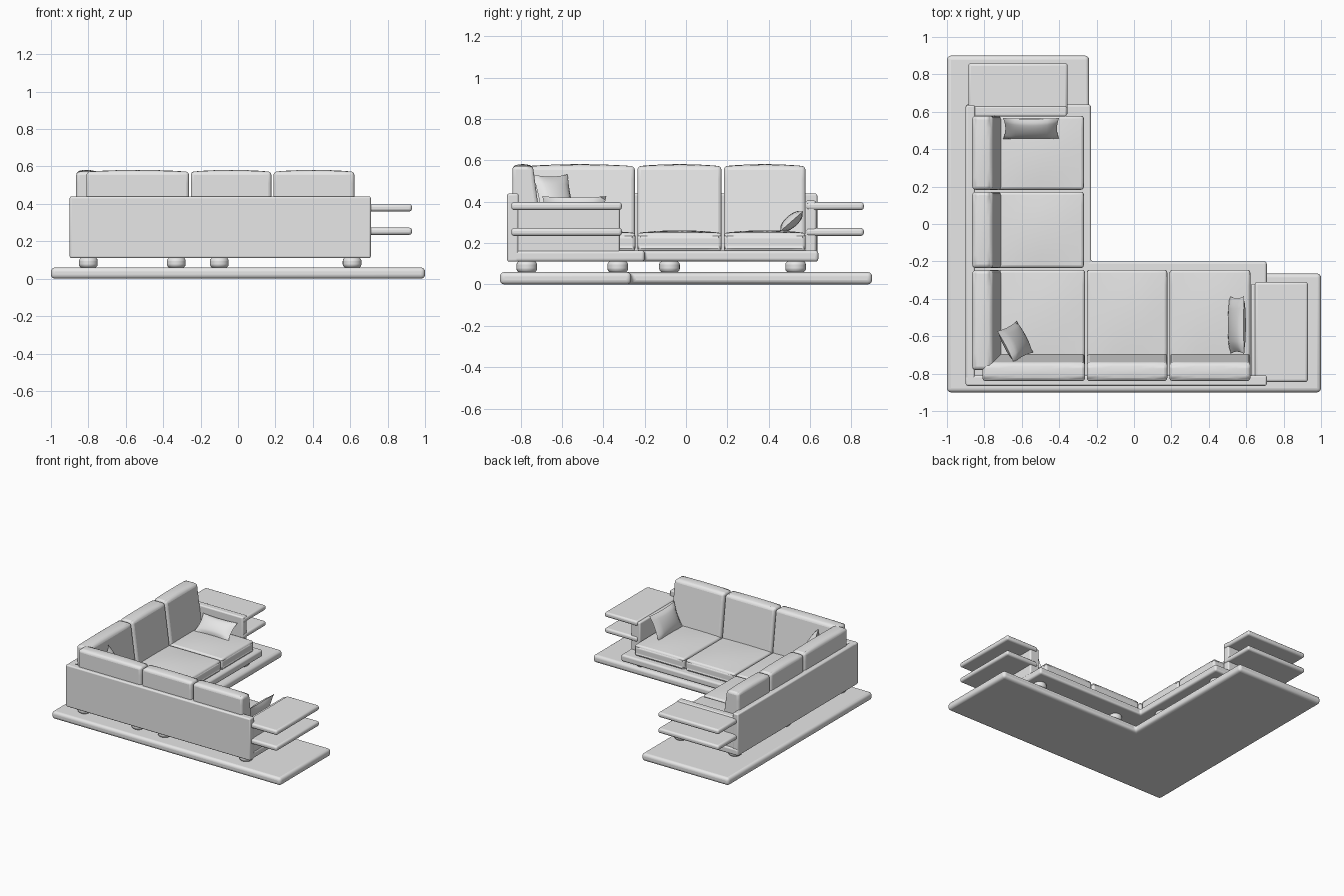
import bpy, bmesh, math
from mathutils import Euler

cube = bpy.data.objects.get("Cube")
if cube:
    bpy.data.objects.remove(cube)

GREY = bpy.data.materials.new("soft_grey")
GREY.use_nodes = True
GREY.diffuse_color = (0.8, 0.8, 0.8, 1)
GREY.node_tree.nodes["Principled BSDF"].inputs["Base Color"].default_value = (0.8, 0.8, 0.8, 1)


def finish(bm, name, bevel=0.0, segments=3):
    """Turn a bmesh into a smooth-shaded object with rounded edges."""
    bmesh.ops.recalc_face_normals(bm, faces=bm.faces)
    mesh = bpy.data.meshes.new(name)
    bm.to_mesh(mesh)
    bm.free()
    mesh.materials.append(GREY)
    obj = bpy.data.objects.new(name, mesh)
    bpy.context.collection.objects.link(obj)
    if bevel:
        mod = obj.modifiers.new("rounding", 'BEVEL')
        mod.width = bevel
        mod.segments = segments
        mod.limit_method = 'ANGLE'
        mod.angle_limit = math.radians(40)
    bpy.ops.object.select_all(action='DESELECT')
    obj.select_set(True)
    bpy.context.view_layer.objects.active = obj
    bpy.ops.object.shade_smooth_by_angle(angle=math.radians(40))
    return obj


def box(name, xs, ys, zs, bevel=0.01, crown=0.0, lean=None):
    """Box from ranges; crown puffs its top, lean slopes its +x or +y face."""
    bm = bmesh.new()
    bmesh.ops.create_cube(bm, size=1)
    if crown:
        bmesh.ops.subdivide_edges(bm, edges=bm.edges[:], cuts=5, use_grid_fill=True)
    for v in bm.verts:
        u, w, h = v.co * 2
        v.co.x = xs[0] + (u + 1) / 2 * (xs[1] - xs[0])
        v.co.y = ys[0] + (w + 1) / 2 * (ys[1] - ys[0])
        v.co.z = zs[0] + (h + 1) / 2 * (zs[1] - zs[0])
        if h > 0.99:
            v.co.z += crown * (1 - u * u) * (1 - w * w)
        if lean == 'X':
            v.co.x -= 0.05 * (u + 1) / 2 * (h + 1) / 2
        if lean == 'Y':
            v.co.y -= 0.05 * (w + 1) / 2 * (h + 1) / 2
    return finish(bm, name, bevel)


def l_slab(name, left, right, front, back, inner_x, inner_y, z0, z1, bevel):
    """L-shaped slab with its corner at the front right."""
    outline = [(left, front), (right, front), (right, inner_y),
               (inner_x, inner_y), (inner_x, back), (left, back)]
    bm = bmesh.new()
    face = bm.faces.new([bm.verts.new((x, y, z0)) for x, y in outline])
    top = bmesh.ops.extrude_face_region(bm, geom=[face])["geom"]
    for v in top:
        if isinstance(v, bmesh.types.BMVert):
            v.co.z = z1
    return finish(bm, name, bevel, 4)


def pillow(name, centre, width, height, thick, tilt, turn):
    """Puffed pillow with pinched edges, leaning back by tilt."""
    bm = bmesh.new()
    n = 10
    bmesh.ops.create_grid(bm, x_segments=n, y_segments=n, size=1)
    grid = bm.copy()
    for sheet, side in ((bm, 1), (grid, -1)):
        for v in sheet.verts:
            a, b = v.co.x, v.co.y
            puff = math.sqrt(max(0, (1 - a * a) * (1 - b * b)))
            v.co = (side * puff * thick / 2,
                    a * (1 - 0.08 * (1 - b * b)) * width / 2,
                    b * (1 - 0.08 * (1 - a * a)) * height / 2)
    temp = bpy.data.meshes.new("pillow_back")
    grid.to_mesh(temp)
    grid.free()
    bm.from_mesh(temp)
    bpy.data.meshes.remove(temp)
    bmesh.ops.remove_doubles(bm, verts=bm.verts, dist=0.0005)
    obj = finish(bm, name)
    obj.location = centre
    obj.rotation_euler = Euler((0, -tilt, turn))


# Floor platform and sofa base
l_slab("platform", -1, 1, -0.9, 0.9, -0.24, -0.265, 0.0, 0.06, 0.022)
l_slab("sofa_base", -0.9, 0.71, -0.865, 0.64, -0.23, -0.2, 0.11, 0.165, 0.015)

# Outer walls and arms
box("front_wall", (-0.9, 0.71), (-0.865, -0.81), (0.11, 0.44))
box("right_wall", (-0.9, -0.85), (-0.865, 0.635), (0.11, 0.44))
box("left_arm", (0.625, 0.705), (-0.85, -0.32), (0.13, 0.39))
box("back_arm", (-0.88, -0.36), (0.575, 0.63), (0.13, 0.405))

# Side shelves
for label, z in (("lower", 0.235), ("upper", 0.36)):
    box(label + "_left_shelf", (0.645, 0.93), (-0.845, -0.31), (z, z + 0.038), 0.014)
    box(label + "_back_shelf", (-0.885, -0.355), (0.58, 0.86), (z, z + 0.038), 0.014)

# Seat and back cushions along the front
for i, (x0, x1) in enumerate(((-0.72, -0.262), (-0.252, 0.178), (0.19, 0.622))):
    box(f"front_seat_{i}", (x0, x1), (-0.74, -0.245), (0.16, 0.25), 0.022, 0.012)
    box(f"front_back_cushion_{i}", (x0 - (0.09 if i == 0 else 0), x1),
        (-0.84, -0.69), (0.2, 0.572), 0.025, 0.01, 'Y')

# Seat and back cushions along the right side
for i, (y0, y1) in enumerate(((-0.235, 0.172), (0.183, 0.578))):
    box(f"side_seat_{i}", (-0.74, -0.268), (y0, y1), (0.16, 0.25), 0.022, 0.012)
for i, (y0, y1) in enumerate(((-0.78, -0.247), (-0.235, 0.172), (0.183, 0.578))):
    box(f"side_back_cushion_{i}", (-0.865, -0.705), (y0, y1), (0.2, 0.572),
        0.025, 0.01, 'X')

# Loose pillows
pillow("corner_pillow", (-0.635, -0.63, 0.4), 0.19, 0.29, 0.08, 0.42, 0.48)
pillow("left_pillow", (0.55, -0.54, 0.335), 0.31, 0.2, 0.07, 0.4, math.pi)
pillow("back_pillow", (-0.55, 0.51, 0.305), 0.3, 0.15, 0.06, 0.85, -math.pi / 2)

# Round feet
feet = [(x, y) for x in (-0.8, -0.33) for y in (-0.77, -0.08, 0.53)]
feet += [(-0.1, -0.77), (-0.1, -0.33), (0.61, -0.77), (0.61, -0.33)]
for i, (x, y) in enumerate(feet):
    bm = bmesh.new()
    bmesh.ops.create_cone(bm, cap_ends=True, segments=24, radius1=0.05,
                          radius2=0.05, depth=0.055)
    finish(bm, f"foot_{i}", 0.018).location = (x, y, 0.086)
